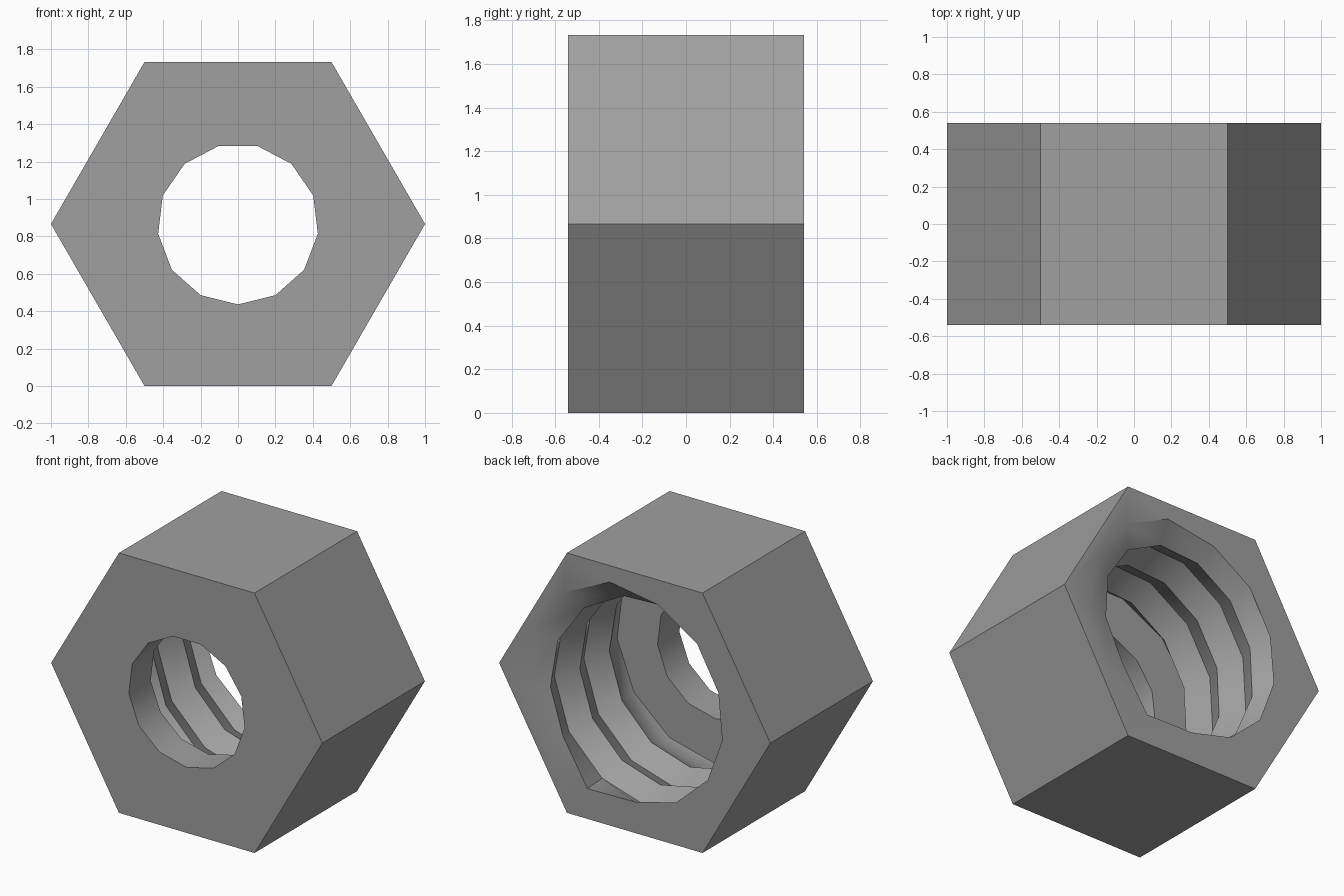
import bpy, bmesh, math
from mathutils import Vector

if "Cube" in bpy.data.objects:
    bpy.data.objects.remove(bpy.data.objects["Cube"])

H = math.sqrt(3) / 2      # centre height
Y0, Y1 = -0.54, 0.54      # front and back faces
DEPTH = 0.85              # depth of the threaded chamber from the back
PITCH, CREST, ROOT = 0.31, 0.65, 0.73
BORE, SIDES = 0.43, 13

# rim radius of the chamber mouth around the thread run-out (degrees, radius)
RIM = [(-90, .66), (-75, .69), (-54, .79), (-30, .81), (72, .79),
       (95, .73), (134, .69), (158, .66), (185, .65), (270, .66)]


def rim_radius(deg):
    for (a, ra), (b, rb) in zip(RIM, RIM[1:]):
        if a <= deg <= b:
            return ra + (rb - ra) * (deg - a) / (b - a)
    return CREST


bm = bmesh.new()
cache = {}


def vert(r, deg, y):
    a = math.radians(deg)
    co = Vector((r * math.cos(a), y, H + r * math.sin(a)))
    key = tuple(round(c, 4) for c in co)
    if key not in cache:
        cache[key] = bm.verts.new(co)
    return cache[key]


def face(verts):
    verts = list(dict.fromkeys(verts))
    if len(verts) > 2 and not bm.faces.get(verts):
        bm.faces.new(verts)


def strip(a, b):
    for i in range(len(a) - 1):
        face([a[i], a[i + 1], b[i + 1], b[i]])


def fill_between(outer, inner):
    edges = []
    for loop in (outer, inner):
        for i, v in enumerate(loop):
            w = loop[(i + 1) % len(loop)]
            edges.append(bm.edges.get((v, w)) or bm.edges.new((v, w)))
    bmesh.ops.triangle_fill(bm, edges=edges, use_beauty=True)


# hexagonal outside
hex_front = [vert(1, 60 * i, Y0) for i in range(6)]
hex_back = [vert(1, 60 * i, Y1) for i in range(6)]
strip(hex_front + hex_front[:1], hex_back + hex_back[:1])

# helical V thread: one column of crests and roots per angle, clamped to the chamber
angles = [-90 + 360 * i / SIDES for i in range(SIDES + 1)]
columns = []
for deg in angles:
    col = []
    for j in range(-4, 8):
        d = 0.04 + PITCH * (deg / 360 + j / 2)
        r = CREST if j % 2 == 0 else ROOT
        if d <= 0.01:
            d, r = 0, rim_radius(deg)
        elif d >= DEPTH - 0.01:
            d, r = DEPTH, ROOT
        col.append(vert(r, deg, Y1 - d))
    columns.append(col)
for a, b in zip(columns, columns[1:]):
    strip(a, b)

# chamber floor and the plain bore through the front
floor = [vert(ROOT, a, Y1 - DEPTH) for a in angles]
bore_in = [vert(BORE, a, Y1 - DEPTH) for a in angles]
bore_out = [vert(BORE, a, Y0) for a in angles]
strip(floor, bore_in)
strip(bore_in, bore_out)

# flat front and back faces
fill_between(hex_front, bore_out[:-1])
fill_between(hex_back, [vert(rim_radius(a), a, Y1) for a in angles[:-1]])
bmesh.ops.recalc_face_normals(bm, faces=bm.faces)

mesh = bpy.data.meshes.new("hex_nut")
bm.to_mesh(mesh)
bm.free()
nut = bpy.data.objects.new("hex_nut", mesh)
bpy.context.collection.objects.link(nut)
steel = bpy.data.materials.new("grey_steel")
steel.diffuse_color = (0.35, 0.35, 0.35, 1)
steel.use_nodes = True
steel.node_tree.nodes["Principled BSDF"].inputs["Base Color"].default_value = steel.diffuse_color
mesh.materials.append(steel)

bpy.context.view_layer.objects.active = nut
nut.select_set(True)
bpy.ops.object.shade_smooth_by_angle(angle=math.radians(30))
